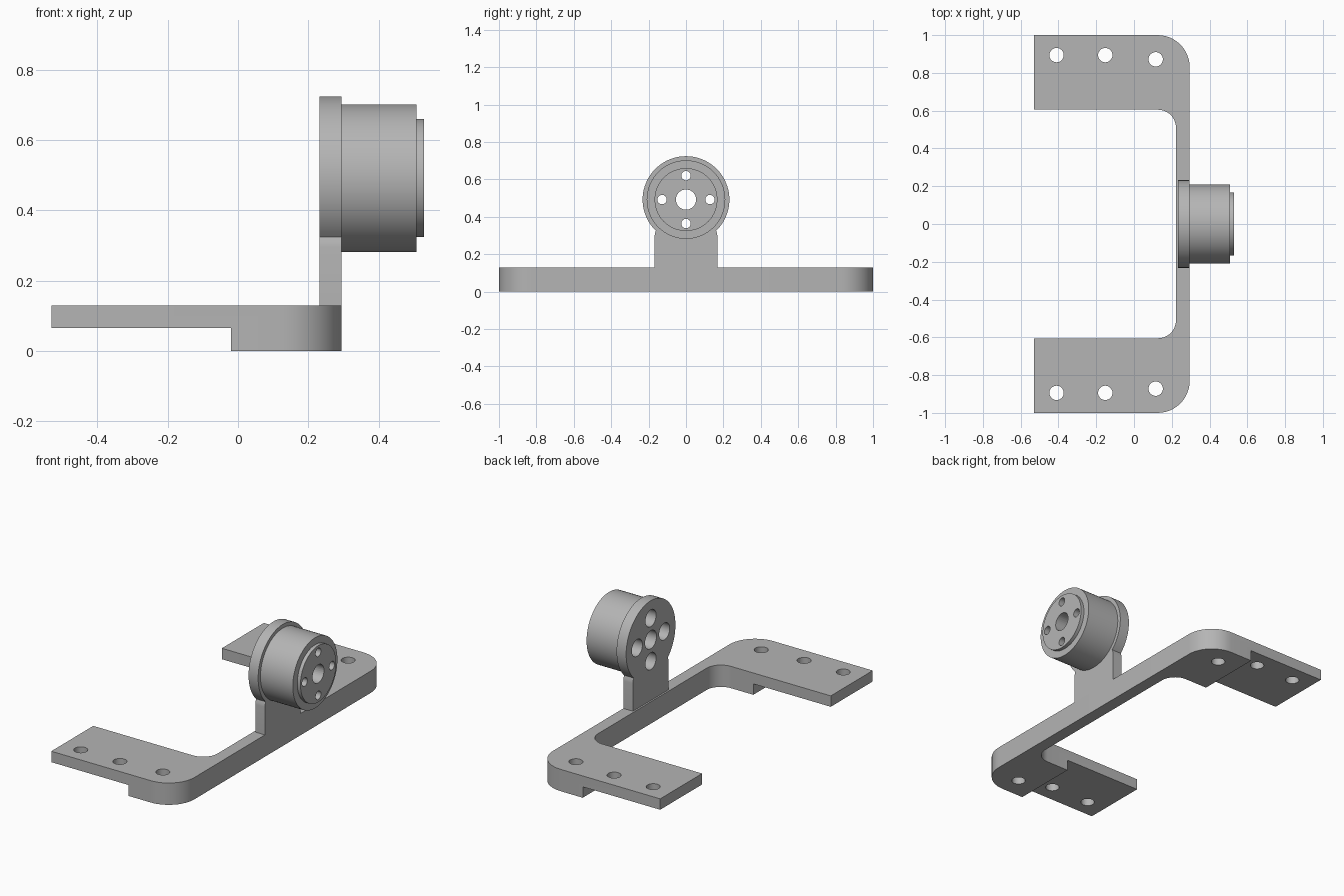
import bpy
import bmesh
from math import cos, sin, pi, asin, sqrt
from mathutils import Matrix, Vector

default = bpy.data.objects.get("Cube")
if default:
    bpy.data.objects.remove(default)

grey = bpy.data.materials.new("plain grey")
grey.use_nodes = True
colour = (0.46, 0.46, 0.46, 1)
grey.diffuse_color = colour
grey.node_tree.nodes["Principled BSDF"].inputs["Base Color"].default_value = colour


def arc(cx, cy, r, start, end, n=12):
    """Points along an arc, angles in radians."""
    steps = [start + (end - start) * i / n for i in range(n + 1)]
    return [(cx + r * cos(a), cy + r * sin(a)) for a in steps]


def add_object(name, bm):
    bmesh.ops.recalc_face_normals(bm, faces=bm.faces)
    mesh = bpy.data.meshes.new(name)
    bm.to_mesh(mesh)
    bm.free()
    mesh.materials.append(grey)
    obj = bpy.data.objects.new(name, mesh)
    bpy.context.collection.objects.link(obj)
    return obj


def prism(name, points, depth):
    """Extrude a closed outline of 3D points along a vector."""
    bm = bmesh.new()
    face = bm.faces.new([bm.verts.new(p) for p in points])
    side = bmesh.ops.extrude_face_region(bm, geom=[face])["geom"]
    verts = [v for v in side if isinstance(v, bmesh.types.BMVert)]
    bmesh.ops.translate(bm, verts=verts, vec=Vector(depth))
    return add_object(name, bm)


def rod(x, y, z, r, length, axis):
    """Cylinder centred on a point, along X or Z."""
    bm = bmesh.new()
    turn = Matrix.Rotation(pi / 2, 4, "Y") if axis == "X" else Matrix()
    bmesh.ops.create_cone(bm, cap_ends=True, segments=32, radius1=r, radius2=r,
                          depth=length, matrix=Matrix.Translation((x, y, z)) @ turn)
    return add_object("hole_cutter", bm)


def box(lo, hi):
    outline = [(lo[0], lo[1], lo[2]), (hi[0], lo[1], lo[2]),
               (hi[0], hi[1], lo[2]), (lo[0], hi[1], lo[2])]
    return prism("step_cutter", outline, (0, 0, hi[2] - lo[2]))


def cut(obj, cutters):
    """Subtract each cutter, then remove it."""
    bpy.context.view_layer.objects.active = obj
    for cutter in cutters:
        cutter.hide_render = True
        mod = obj.modifiers.new("cut", "BOOLEAN")
        mod.operation = "DIFFERENCE"
        mod.solver = "EXACT"
        mod.object = cutter
        bpy.ops.object.modifier_apply(modifier=mod.name)
        bpy.data.objects.remove(cutter)


def smooth(obj):
    bpy.ops.object.select_all(action="DESELECT")
    obj.select_set(True)
    bpy.context.view_layer.objects.active = obj
    bpy.ops.object.shade_smooth_by_angle(angle=pi / 6)


# Shared dimensions
END, FRONT, INNER = -0.53, 0.295, 0.222
TOP, STEP, ARM = 0.13, 0.065, 0.605
AXIS_Z, DISC_R = 0.492, 0.232

# U-shaped base: half outline, mirrored across y
outer = arc(FRONT - 0.17, 0.83, 0.17, 0, pi / 2)
inner = arc(INNER - 0.095, ARM - 0.095, 0.095, pi / 2, 0)
half = outer + [(END, 1), (END, ARM)] + inner
outline = half + [(x, -y) for x, y in reversed(half)]
base = prism("base_bracket", [(x, y, 0) for x, y in outline], (0, 0, TOP))

# Thinner arm ends and the screw holes
cutters = []
for s in (-1, 1):
    cutters.append(box((END - 0.1, s * 0.8 - 0.3, -0.1), (-0.02, s * 0.8 + 0.3, STEP)))
    for x, y in ((-0.41, 0.894), (-0.152, 0.894), (0.115, 0.872)):
        cutters.append(rod(x, s * y, TOP / 2, 0.038, 0.5, "Z"))
cut(base, cutters)
smooth(base)

# Upright plate: neck with softened shoulders running into a disc
NECK_Y, JOIN_Y = 0.168, 0.161
neck = [(NECK_Y, TOP), (NECK_Y, 0.295), (0.1665, 0.309)]
low = -pi / 2 + asin(JOIN_Y / DISC_R)
disc = arc(0, AXIS_Z, DISC_R, low, pi - low, 64)
plate_outline = neck + disc + [(-y, z) for y, z in reversed(neck)]
plate = prism("mount_plate", [(0.232, y, z) for y, z in plate_outline],
              (FRONT - 0.232, 0, 0))

# Motor housing with a raised front cap, turned around the x axis
bm = bmesh.new()
profile = [(0.29, 0), (0.29, 0.21), (0.508, 0.21), (0.508, 0.168), (0.529, 0.168), (0.529, 0)]
verts = [bm.verts.new((x, 0, AXIS_Z + r)) for x, r in profile]
edges = [bm.edges.new(pair) for pair in zip(verts, verts[1:])]
bmesh.ops.spin(bm, geom=verts + edges, cent=(0, 0, AXIS_Z), axis=(1, 0, 0),
               angle=2 * pi, steps=72, use_merge=True)
bmesh.ops.remove_doubles(bm, verts=bm.verts, dist=0.0001)
housing = add_object("motor_housing", bm)

# Shaft bore, four front holes and their wider rear bores
spots = [(0.128 * cos(i * pi / 2), AXIS_Z + 0.128 * sin(i * pi / 2)) for i in range(4)]
cut(plate, [rod(0.26, 0, AXIS_Z, 0.054, 0.2, "X")]
    + [rod(0.26, y, z, 0.05, 0.2, "X") for y, z in spots])
cut(housing, [rod(0.4, 0, AXIS_Z, 0.054, 0.6, "X")]
    + [rod(0.4, y, z, 0.025, 0.6, "X") for y, z in spots]
    + [rod(0.35, y, z, 0.05, 0.2, "X") for y, z in spots])
smooth(plate)
smooth(housing)
